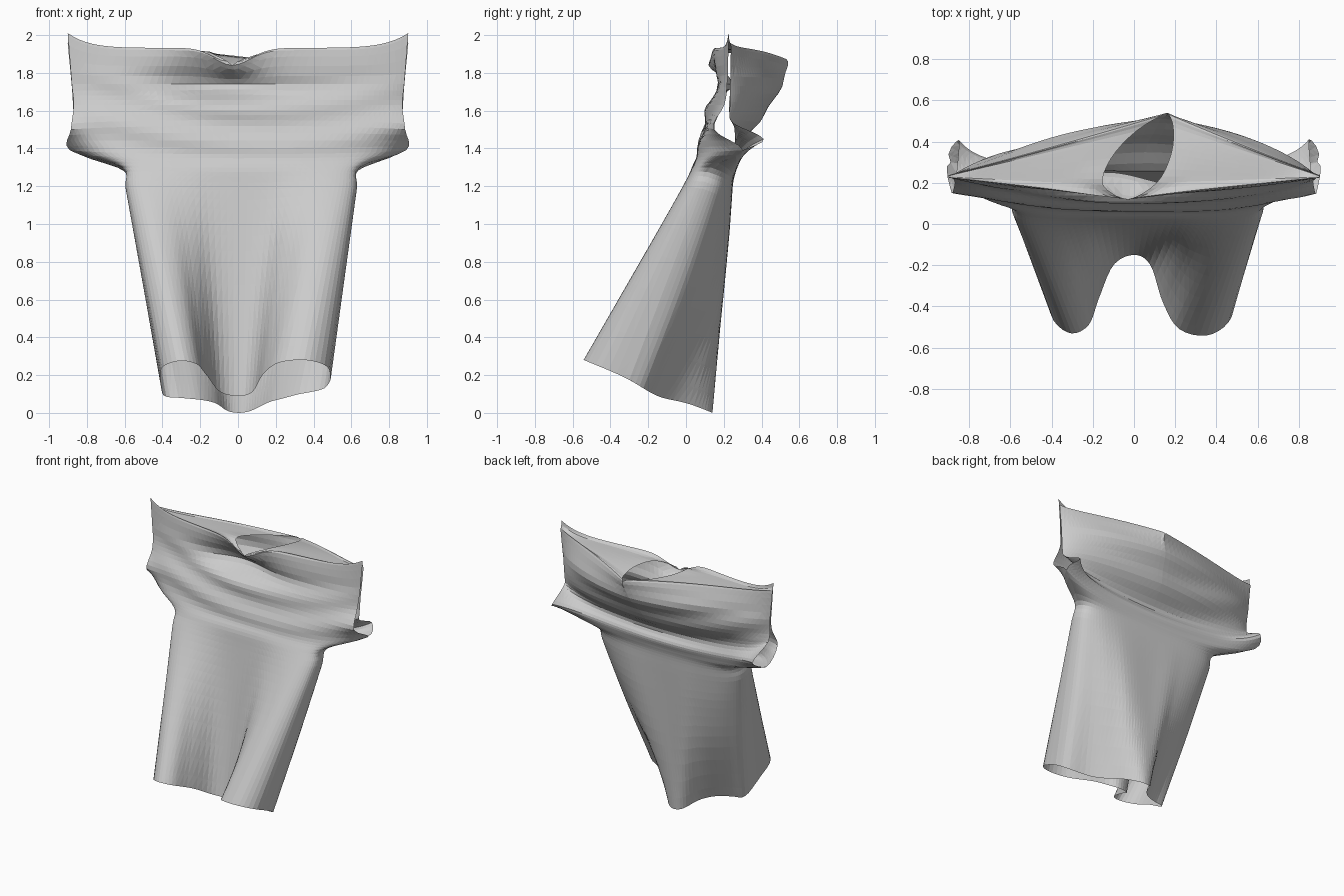
import bpy
import bmesh
from math import sin, pi, exp
from mathutils import Vector

cube = bpy.data.objects.get("Cube")
if cube:
    bpy.data.objects.remove(cube)

COLUMNS = 26      # columns from centre line to side seam
STEPS = 4         # rows between neighbouring guide curves


def spline(points, t):
    """Point on a smooth curve through the points, t from 0 to 1."""
    last = len(points) - 1
    f = min(max(t, 0), 1) * last
    i = min(int(f), last - 1)
    f -= i
    a, b, c, d = (points[min(max(k, 0), last)] for k in (i - 1, i, i + 1, i + 2))
    return b + (c - a) * (f / 2) + (a - b * 2.5 + c * 2 - d / 2) * f**2 + ((b - c) * 1.5 + (d - a) / 2) * f**3


def bump(value, centre, width):
    return exp(-((value - centre) / width) ** 2)


# Hem outline: two deep folds in front, one ridge at the back centre
HEM_FRONT = [Vector(p) for p in (
    (-.41, -.28), (-.4, -.45), (-.31, -.53), (-.22, -.49), (-.17, -.36), (-.1, -.2), (0, -.15),
    (.08, -.2), (.14, -.38), (.22, -.51), (.36, -.54), (.47, -.46), (.49, -.3))]
HEM_BACK = [Vector(p) for p in (
    (-.41, -.28), (-.39, -.15), (-.3, -.12), (-.2, -.08), (-.12, 0), (-.06, .11), (0, .14),
    (.06, .12), (.12, .05), (.2, -.07), (.3, -.16), (.45, -.22), (.49, -.3))]

# Neck rim, from front point to back point along each side
NECK = {
    -1: [(-.03, .12, 1.84), (-.15, .19, 1.91), (-.11, .32, 1.9), (.01, .45, 1.88), (.16, .54, 1.86)],
    1: [(-.03, .12, 1.84), (.11, .2, 1.9), (.18, .34, 1.9), (.19, .47, 1.88), (.16, .54, 1.86)],
}


def hem(outline, u):
    p = spline(outline, (u + 1) / 2)
    return Vector((p.x, p.y, .058 - .41 * p.y - .03 * bump(p.y, -.15, .12)))


def armpit(u, y_centre, drop):
    """Rounded section under the arms, sagging at its centre."""
    return Vector((.63 * sin(u * pi / 2) + .015,
                   y_centre + (.13 - y_centre) * u**4, 1.3 - drop * (1 - u * u)))


def span(u, half, shift=0):
    """Sideways position across the chest and sleeves."""
    return half * (u + sin(u * pi / 2)) / 2 + shift * (1 - abs(u))


def body(low, high, fullness, u):
    """Drape from the hem up to the armpit, filled out at mid height."""
    guides = [low.lerp(high, k) for k in (0, .4, .7, .9, 1)]
    for point, share in zip(guides[1:4], (1, .8, .3)):
        point.y += fullness * share * sin(pi * u) ** 2
    return guides


def chest(u):
    q = u * u
    recess = .09 * bump(u, -.1, .25)
    return [
        Vector((span(u, .89), .06 + .24 * q * q, 1.37 + .02 * q)),
        Vector((span(u, .885), .09 + .06 * q, 1.52 - .02 * q)),
        Vector((span(u, .87), .12 + .08 * q, 1.63)),
        Vector((span(u, .88, -.02), .15 + .07 * q + recess, 1.74)),
    ]


def shoulder(u, side):
    """Flat yoke from each point of the neck rim out to the cuff."""
    curves = []
    a = abs(u)
    for i, point in enumerate(NECK[side]):
        rim = Vector(point)
        dip = bump(a, 0, .14) if i == 0 else (1 - a) ** (6 - i)
        z = 1.92 - (1.92 - rim.z) * dip + (.075 - .014 * i) * a**8
        curves.append(Vector((rim.x + (side * .9 - rim.x) * a,
                              rim.y + (.225 + .003 * i - rim.y) * a, z)))
    return curves


def upper_back(u):
    """Sagging panel, tucked valley, then the swag between the sleeves."""
    q = u * u
    peak = 1 - abs(u) ** 1.4
    return [
        Vector((span(u, .88, .13), .235 + .265 * peak, 1.73)),
        Vector((span(u, .87, .08), .23 + .19 * peak, 1.58)),
        Vector((span(u, .86, .03), .26 + .01 * peak, 1.42 + .11 * q)),
        Vector((span(u, .85), .28 + .13 * q * q, 1.34 + .11 * q)),
        Vector((span(u, .89), .265 + .035 * q, 1.28 + .11 * q)),
    ]


def column(u, side):
    """One strip running from front hem over the shoulder to back hem."""
    guides = body(hem(HEM_FRONT, u), armpit(u, .03, 0), 0, u) + chest(u) + shoulder(u, side)
    guides += upper_back(u) + body(hem(HEM_BACK, u), armpit(u, .25, .08), .05, u)[::-1]
    total = (len(guides) - 1) * STEPS
    return [spline(guides, r / total) for r in range(total + 1)]


def add_creases(p):
    """Shallow hanging folds, strongest at the middle of the chest."""
    fade = min(max((p.z - 1.28) / .15, 0), 1) * min(max((1.85 - p.z) / .1, 0), 1)
    p.y += .011 * fade * (1 - p.x * p.x) * sin(30 * (p.z - .22 * p.x * p.x) + 2 * p.x)


halves = {s: [column(s * c / COLUMNS, s) for c in range(COLUMNS + 1)] for s in (-1, 1)}

# Join the centre line everywhere except along the neck opening
front_neck, back_neck = 9 * STEPS, 13 * STEPS
for r, point in enumerate(halves[-1][0]):
    if r <= front_neck or r >= back_neck:
        halves[1][0][r] = point.copy()

# Join the side seams up to the cuffs, leaving the cuffs open
for half in halves.values():
    edge = half[-1]
    for r in range(5 * STEPS + 1):
        edge[-1 - r] = edge[r].copy()

bm = bmesh.new()
for side, half in halves.items():
    for strip in half:
        for p in strip:
            add_creases(p)
    grid = [[bm.verts.new(p) for p in strip] for strip in half]
    for a, b in zip(grid, grid[1:]):
        for r in range(len(a) - 1):
            quad = (a[r], b[r], b[r + 1], a[r + 1])
            bm.faces.new(quad if side > 0 else quad[::-1])
bmesh.ops.remove_doubles(bm, verts=bm.verts, dist=.0005)
bmesh.ops.triangulate(bm, faces=bm.faces)

mesh = bpy.data.meshes.new("draped_shirt")
bm.to_mesh(mesh)
bm.free()

# Plain cloth colour
cloth = bpy.data.materials.new("light_grey_cloth")
cloth.use_nodes = True
grey = (.6, .6, .6, 1)
cloth.diffuse_color = grey
cloth.node_tree.nodes["Principled BSDF"].inputs["Base Color"].default_value = grey
mesh.materials.append(cloth)

shirt = bpy.data.objects.new("draped_shirt", mesh)
bpy.context.collection.objects.link(shirt)
